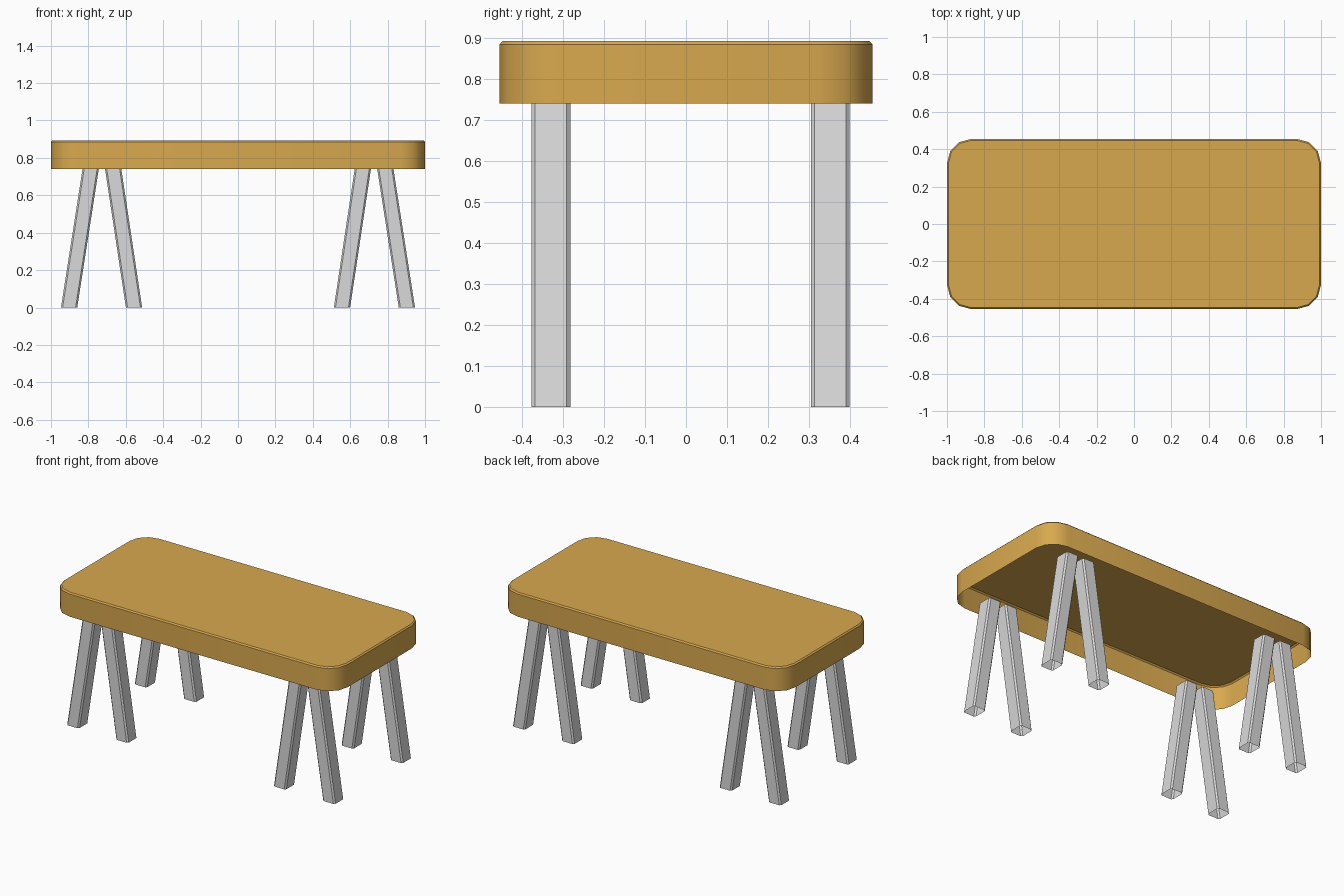
import bpy, math

if "Cube" in bpy.data.objects:
    bpy.data.objects.remove(bpy.data.objects["Cube"])


def material(name, srgb):
    m = bpy.data.materials.new(name)
    lin = [((c / 255 + 0.055) / 1.055) ** 2.4 for c in srgb]
    m.diffuse_color = (*lin, 1)
    m.use_nodes = True
    m.node_tree.nodes["Principled BSDF"].inputs["Base Color"].default_value = m.diffuse_color
    return m


wood = material("warm wood", (217, 169, 79))
metal = material("light grey metal", (218, 218, 218))


def rounded_rect(hx, hy, r, segs):
    """Counter-clockwise rectangle outline with rounded (or chamfered) corners."""
    pts = []
    for i, (sx, sy) in enumerate([(1, 1), (-1, 1), (-1, -1), (1, -1)]):
        for k in range(segs + 1):
            a = math.pi / 2 * (i + k / segs)
            pts.append((sx * (hx - r) + r * math.cos(a), sy * (hy - r) + r * math.sin(a)))
    return pts


def loft(name, rings, mat, cap_top):
    """Skin between stacked outlines; open below, optionally closed on top."""
    n = len(rings[0])
    verts = [v for ring in rings for v in ring]
    faces = [(j * n + i, j * n + (i + 1) % n, (j + 1) * n + (i + 1) % n, (j + 1) * n + i)
             for j in range(len(rings) - 1) for i in range(n)]
    if cap_top:
        faces.append(tuple(range((len(rings) - 1) * n, len(rings) * n)))
    mesh = bpy.data.meshes.new(name)
    mesh.from_pydata(verts, [], faces)
    mesh.materials.append(mat)
    ob = bpy.data.objects.new(name, mesh)
    bpy.context.collection.objects.link(ob)
    return ob


# Tabletop: hollow shell, open underneath, with a thin bevel round the top edge
top_rings = [[(x, y, z) for x, y in rounded_rect(1 - d, 0.455 - d, 0.13 - d, 3)]
             for d, z in [(0, 0.741), (0, 0.885), (0.008, 0.893)]]
top = loft("tabletop", top_rings, wood, True)
bpy.context.view_layer.objects.active = top
top.select_set(True)
bpy.ops.object.shade_smooth_by_angle(angle=math.radians(35))

# Legs: open chamfered tubes in leaning pairs, one pair at each corner
section = rounded_rect(0.0435, 0.0475, 0.009, 1)
LEG_TOP = 0.752
for side, sx in (("left", -1), ("right", 1)):
    for end, cy in (("front", -0.33), ("back", 0.352)):
        for kind, x0, x1 in (("outer", 0.903, 0.786), ("inner", 0.556, 0.669)):
            rings = [[(sx * cx + x, cy + y, z) for x, y in section]
                     for cx, z in ((x0, 0), (x1, LEG_TOP))]
            loft(f"{end}_{side}_{kind}_leg", rings, metal, False)
